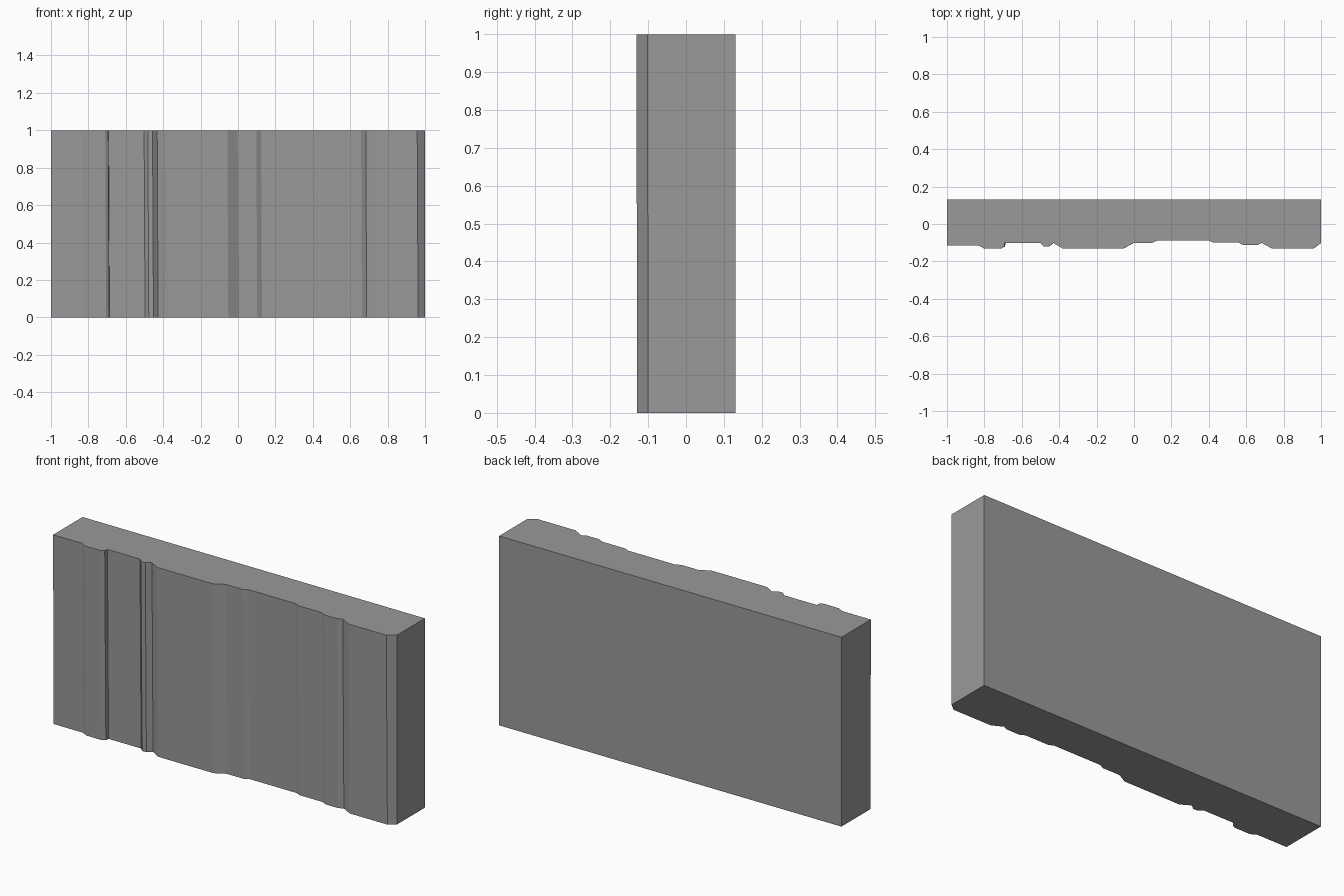
import bpy, bmesh

if "Cube" in bpy.data.objects:
    bpy.data.objects.remove(bpy.data.objects["Cube"])

# Worn front edge of the wall slab, seen from above, left to right (x, y)
FRONT = [(-1, -.113), (-.83, -.113), (-.80, -.13), (-.708, -.13), (-.692, -.12),
         (-.69, -.10), (-.50, -.10), (-.48, -.12), (-.455, -.12), (-.43, -.10),
         (-.38, -.13), (-.055, -.13), (0, -.10), (.10, -.10), (.125, -.086),
         (.40, -.086), (.425, -.098), (.56, -.098), (.587, -.112), (.66, -.112),
         (.685, -.10), (.74, -.13), (.96, -.13), (1, -.101)]
BACK = [(1, .131), (-1, .131)]


def ring(bm, z, lean, depth):
    """One outline; the worn face leans very slightly along the height."""
    verts = []
    for x, y in FRONT:
        dx = lean if abs(x) < 1 else 0
        verts.append(bm.verts.new((x + dx, y + depth, z)))
    return verts + [bm.verts.new((x, y, z)) for x, y in BACK]


# Wall slab: bottom and top outlines joined by flat sides
bm = bmesh.new()
bottom = ring(bm, 0, .003, .001)
top = ring(bm, 1, -.002, -.001)
n = len(bottom)
bm.faces.new(bottom[::-1])
bm.faces.new(top)
for i in range(n):
    j = (i + 1) % n
    bm.faces.new((bottom[i], bottom[j], top[j], top[i]))
bmesh.ops.recalc_face_normals(bm, faces=bm.faces)

mesh = bpy.data.meshes.new("wall_slab")
bm.to_mesh(mesh)
bm.free()

# Dark grey stone
stone = bpy.data.materials.new("dark_stone")
stone.diffuse_color = (.322, .322, .322, 1)
stone.use_nodes = True
stone.node_tree.nodes["Principled BSDF"].inputs["Base Color"].default_value = stone.diffuse_color
mesh.materials.append(stone)
bpy.context.collection.objects.link(bpy.data.objects.new("wall_slab", mesh))
